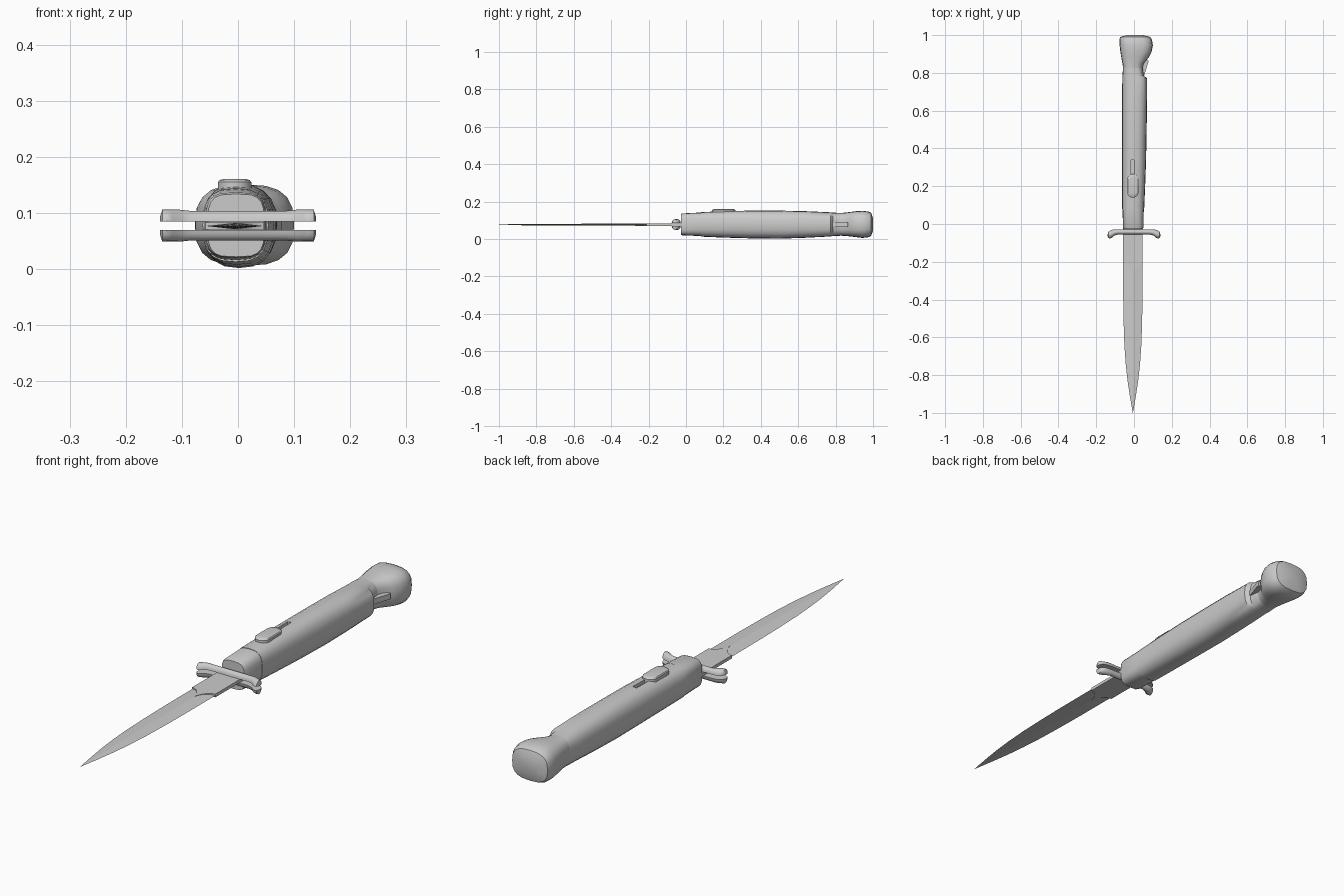
import bpy, bmesh, math

ZC = 0.077


def finish(name, bm, angle=35):
    bmesh.ops.recalc_face_normals(bm, faces=bm.faces)
    me = bpy.data.meshes.new(name)
    bm.to_mesh(me)
    bm.free()
    ob = bpy.data.objects.new(name, me)
    bpy.context.collection.objects.link(ob)
    bpy.ops.object.select_all(action='DESELECT')
    ob.select_set(True)
    bpy.context.view_layer.objects.active = ob
    if angle:
        bpy.ops.object.shade_smooth_by_angle(angle=math.radians(angle))
    return ob


def loft(name, rings, angle=35):
    bm = bmesh.new()
    loops = [[bm.verts.new(p) for p in r] for r in rings]
    for a, b in zip(loops, loops[1:]):
        for i in range(len(a)):
            j = (i + 1) % len(a)
            bm.faces.new((a[i], a[j], b[j], b[i]))
    bm.faces.new(loops[0])
    bm.faces.new(loops[-1])
    return finish(name, bm, angle)


def section(y, x0, x1, z0, z1, n=3.0, sides=20):
    # superellipse cross-section
    pts = []
    for i in range(sides):
        t = 2 * math.pi * i / sides
        c, s = math.cos(t), math.sin(t)
        pts.append(((x0 + x1) / 2 + (x1 - x0) / 2 * math.copysign(abs(c) ** (2 / n), c), y,
                    (z0 + z1) / 2 + (z1 - z0) / 2 * math.copysign(abs(s) ** (2 / n), s)))
    return pts


def plate(name, outline, z0, z1, angle=35):
    return loft(name, [[(x, y, z) for x, y in outline] for z in (z0, z1)], angle)


# front bolster
loft("bolster", [section(*s) for s in [
    (-0.027, -0.054, 0.047, 0.022, 0.134, 3.6),
    (-0.02, -0.058, 0.05, 0.02, 0.137, 3.4),
    (0.082, -0.061, 0.052, 0.016, 0.142, 3.0)]])

# grip, flowing past the notch into the flared pommel
handle = loft("handle", [section(*s) for s in [
    (0.08, -0.063, 0.054, 0.013, 0.144, 2.8),
    (0.2, -0.063, 0.059, 0.008, 0.149, 2.6),
    (0.34, -0.063, 0.064, 0.004, 0.152, 2.5),
    (0.5, -0.063, 0.067, 0.002, 0.152, 2.5),
    (0.64, -0.063, 0.069, 0.007, 0.149, 2.6),
    (0.772, -0.062, 0.07, 0.014, 0.143, 2.7),
    (0.785, -0.061, 0.052, 0.016, 0.141, 2.8),
    (0.83, -0.058, 0.046, 0.018, 0.14, 2.8)]])
loft("pommel", [section(*s) for s in [
    (0.825, -0.058, 0.046, 0.018, 0.14, 2.8),
    (0.85, -0.061, 0.052, 0.017, 0.141, 2.8),
    (0.88, -0.067, 0.077, 0.014, 0.145, 2.8),
    (0.91, -0.072, 0.093, 0.010, 0.149, 2.8),
    (0.945, -0.076, 0.1, 0.006, 0.151, 2.8),
    (0.975, -0.077, 0.095, 0.010, 0.147, 2.8),
    (0.99, -0.073, 0.086, 0.017, 0.14, 2.8),
    (1.0, -0.04, 0.05, 0.045, 0.112, 2.8)]])

# slot for the sliding button
slot = plate("slot_cutter", [(-0.016, 0.2), (0.0, 0.2), (0.0, 0.34), (-0.016, 0.34)], 0.138, 0.2, 0)
slot.hide_render = True
slot.hide_set(True)
cut = handle.modifiers.new("slot", 'BOOLEAN')
cut.object = slot
cut.operation = 'DIFFERENCE'
cut.solver = 'EXACT'


# sliding button
def capsule(z, r, half):
    pts = []
    for i in range(20):
        t = 2 * math.pi * (i + 0.5) / 20
        s = math.sin(t)
        pts.append((-0.006 + r * math.cos(t), 0.202 + r * s + math.copysign(half, s), z))
    return pts


loft("button", [capsule(0.135, 0.03, 0.033), capsule(0.155, 0.03, 0.033),
                capsule(0.159, 0.027, 0.031), capsule(0.161, 0.018, 0.025)])

# lever fin in the notch
loft("lever", [[(x0, y, 0.067), (x1, y, 0.067), (x1, y, 0.089), (x0, y, 0.089)] for y, x0, x1 in [
    (0.77, 0.03, 0.05), (0.81, 0.03, 0.061), (0.862, 0.055, 0.078), (0.866, 0.06, 0.077)]], 0)

# guard: two half-round bars with curled, bulbous ends
half = [(0.048, -0.042, 0.014), (0.085, -0.042, 0.014), (0.104, -0.045, 0.016),
        (0.117, -0.052, 0.021), (0.127, -0.056, 0.021), (0.135, -0.058, 0.016), (0.139, -0.059, 0.006)]
path = [(-x, y, r) for x, y, r in reversed(half)] + half
for name, z, sgn in (("guard_upper", 0.085, 1), ("guard_lower", 0.07, -1)):
    rings = []
    for x, y, r in path:
        h = min(0.021, r * 1.35)
        rings.append([(x, y + r * math.cos(math.pi * k / 8), z + sgn * h * math.sin(math.pi * k / 8))
                      for k in range(9)])
    loft(name, rings, 40)

# blade: diamond section tapering to the point
loft("blade", [[(x0, y, ZC), (-0.006, y, ZC + t), (x1, y, ZC), (-0.006, y, ZC - t)]
               for y, x0, x1, t in [
    (0.0, -0.058, 0.046, 0.006), (-0.4, -0.057, 0.045, 0.0055), (-0.52, -0.055, 0.043, 0.005),
    (-0.64, -0.051, 0.039, 0.0045), (-0.74, -0.044, 0.032, 0.004), (-0.83, -0.034, 0.022, 0.0035),
    (-0.91, -0.022, 0.01, 0.003), (-0.96, -0.0135, 0.0015, 0.002), (-1.0, -0.0065, -0.0055, 0.0005)]], 5)

# flat ricasso with scalloped plunge line
scallop = [(0.052, -0.21), (0.04, -0.213), (0.025, -0.222), (0.012, -0.238), (0.004, -0.256)]
plate("ricasso", [(-0.058, 0.0)] + [(-0.006 - x, y) for x, y in scallop] + [(-0.006, -0.272)]
      + [(-0.006 + x, y) for x, y in reversed(scallop)] + [(0.046, 0.0)], ZC - 0.0065, ZC + 0.0065, 20)
